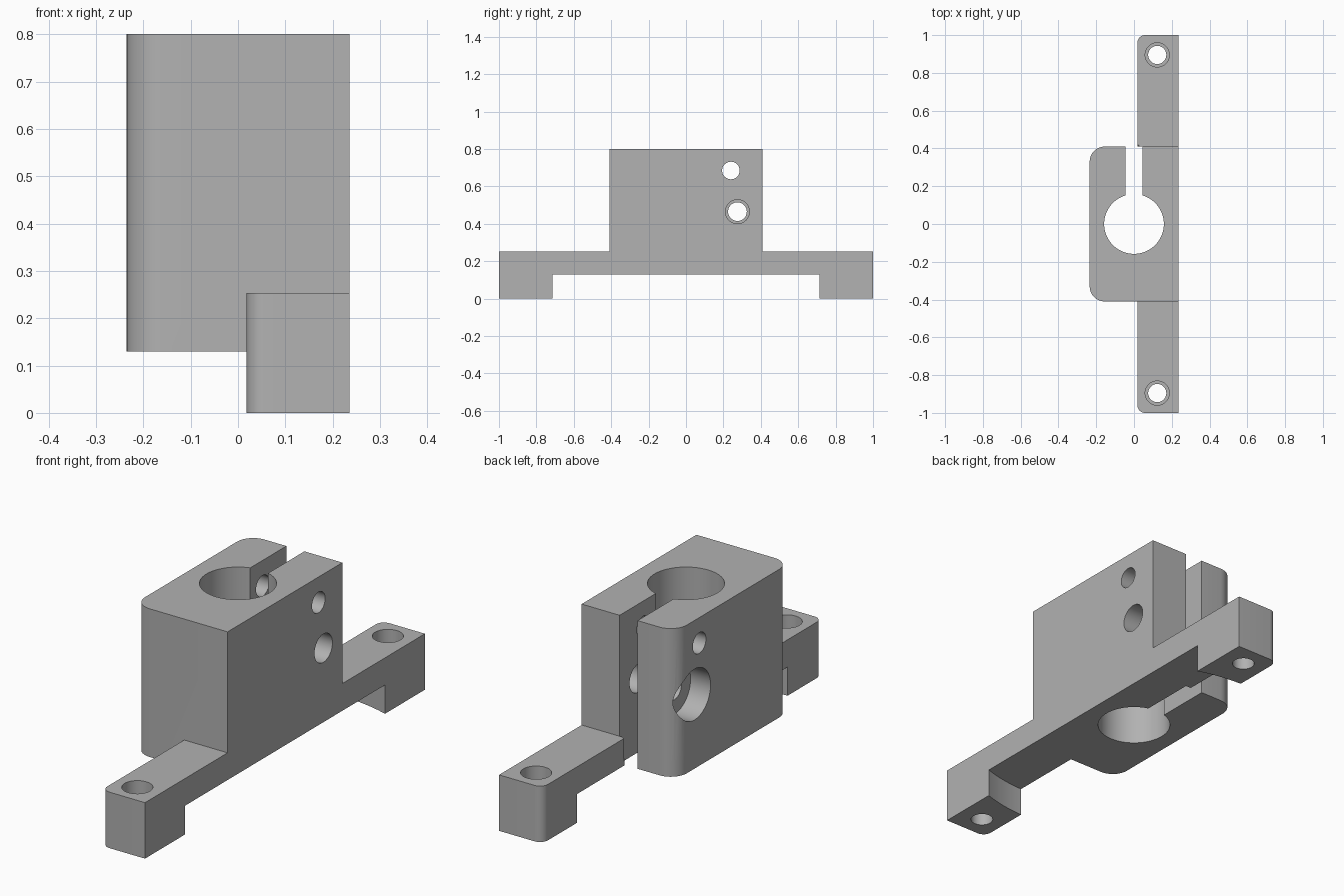
import bpy, bmesh, math
from mathutils import Matrix, Vector

cube = bpy.data.objects.get("Cube")
if cube:
    bpy.data.objects.remove(cube, do_unlink=True)

grey = bpy.data.materials.new("plain grey")
grey.use_nodes = True
colour = (0.445, 0.445, 0.445, 1)
grey.diffuse_color = colour
grey.node_tree.nodes["Principled BSDF"].inputs["Base Color"].default_value = colour

SIDE = 0.235            # half width
BLOCK = 0.41            # half depth of the clamp block
BAR_X = 0.018           # inner face of the mounting bar
BASE, STEP, TOP = 0.13, 0.253, 0.8


def finish(bm, name):
    mesh = bpy.data.meshes.new(name)
    bm.to_mesh(mesh)
    bm.free()
    mesh.materials.append(grey)
    obj = bpy.data.objects.new(name, mesh)
    bpy.context.collection.objects.link(obj)
    return obj


def round_edges(bm, test, radius):
    """Round the upright edges whose middle passes the test."""
    edges = [e for e in bm.edges
             if abs(e.verts[0].co.z - e.verts[1].co.z) > 0.05
             and (e.verts[0].co - e.verts[1].co).xy.length < 0.001
             and test((e.verts[0].co + e.verts[1].co) / 2)]
    if edges:
        bmesh.ops.bevel(bm, geom=edges, offset=radius, segments=8,
                        profile=0.5, affect='EDGES')


def box(name, low, high, radius=0):
    """Box between two corners; upright edges on its -x side can be rounded."""
    low, high = Vector(low), Vector(high)
    bm = bmesh.new()
    bmesh.ops.create_cube(bm, size=1)
    for v in bm.verts:
        v.co = (low + high) / 2 + v.co * (high - low)
    if radius:
        round_edges(bm, lambda c: c.x < low.x + 0.001, radius)
    return finish(bm, name)


def rod(name, start, end, radius, sides=48):
    """Cylinder between two points."""
    start, end = Vector(start), Vector(end)
    axis = end - start
    turn = axis.to_track_quat('Z', 'Y').to_matrix().to_4x4()
    bm = bmesh.new()
    bmesh.ops.create_cone(bm, cap_ends=True, segments=sides, radius1=radius,
                          radius2=radius, depth=axis.length,
                          matrix=Matrix.Translation((start + end) / 2) @ turn)
    return finish(bm, name)


def combine(obj, other, operation):
    """Apply a boolean and remove the second object."""
    mod = obj.modifiers.new("boolean", 'BOOLEAN')
    mod.operation, mod.solver, mod.object = operation, 'EXACT', other
    bpy.context.view_layer.update()
    graph = bpy.context.evaluated_depsgraph_get()
    mesh = bpy.data.meshes.new_from_object(obj.evaluated_get(graph))
    obj.modifiers.clear()
    obj.data = mesh
    bpy.data.objects.remove(other, do_unlink=True)


# Mounting bar, its underside cleared by a wide round cut that leaves two feet
body = box("clamp_bracket", (BAR_X, -1, 0), (SIDE, 1, STEP), 0.04)
combine(body, rod("foot_cut", (0, 0, -0.1), (0, 0, BASE), 0.752, 192), 'DIFFERENCE')

# Clamp block
block = box("clamp_block", (-SIDE, -BLOCK, BASE), (SIDE, BLOCK, TOP), 0.08)
combine(body, block, 'UNION')

# Main bore and the clamping slot
cuts = [rod("bore", (0, 0, -0.1), (0, 0, 1), 0.158, 96),
        box("slot", (-0.045, 0, -0.1), (0.045, BLOCK, 1))]

# Cross holes: plain pin hole, then clamp screw hole with a head recess
cuts += [rod("pin_hole", (-0.4, 0.24, 0.685), (0.4, 0.24, 0.685), 0.047),
         rod("screw_hole", (-0.4, 0.275, 0.465), (0, 0.275, 0.465), 0.05),
         rod("screw_thread", (0, 0.275, 0.465), (0.4, 0.275, 0.465), 0.064),
         rod("screw_head", (-0.4, 0.275, 0.465), (-0.135, 0.275, 0.465), 0.115)]

# Stepped mounting holes in the feet
for y in (-0.895, 0.895):
    cuts += [rod("foot_hole", (0.123, y, -0.1), (0.123, y, 0.4), 0.048),
             rod("foot_recess", (0.123, y, 0.13), (0.123, y, 0.4), 0.064)]

for cutter in cuts:
    combine(body, cutter, 'DIFFERENCE')

# Small rounding where the bar meets the slot
bm = bmesh.new()
bm.from_mesh(body.data)
round_edges(bm, lambda c: abs(c.x - BAR_X) < 0.003 and abs(c.y - BLOCK) < 0.003, 0.018)
bm.to_mesh(body.data)
bm.free()

bpy.ops.object.select_all(action='DESELECT')
body.select_set(True)
bpy.context.view_layer.objects.active = body
bpy.ops.object.shade_smooth_by_angle(angle=math.radians(30))
